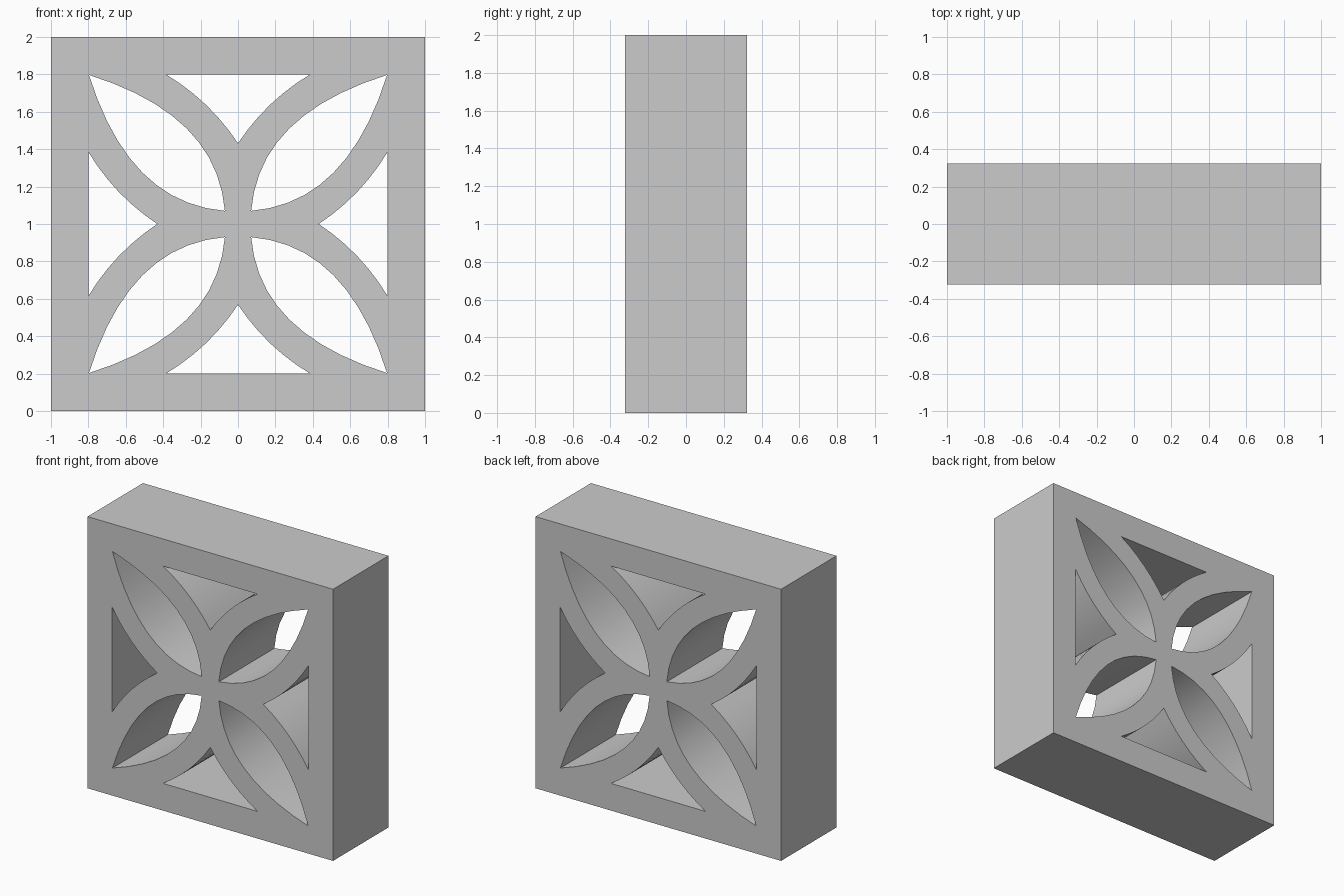
import bpy, bmesh
from math import pi, sin, cos
from mathutils import Matrix, Vector

if "Cube" in bpy.data.objects:
    bpy.data.objects.remove(bpy.data.objects["Cube"])

DEPTH = 0.645
STEPS = 10


def bezier(p0, p1, p2, p3, n=STEPS):
    pts = []
    for i in range(n + 1):
        t = i / n
        s = 1 - t
        pts.append(Vector(p0) * s**3 + Vector(p1) * 3 * s * s * t
                   + Vector(p2) * 3 * s * t * t + Vector(p3) * t**3)
    return pts


def bowed(a, b, sag, n=6):
    # shallow arc from a to b, bulging to the left of travel
    a, b = Vector(a), Vector(b)
    d = (b - a).normalized()
    side = Vector((-d.y, d.x))
    return [a.lerp(b, i / n) + side * sag * 4 * (i / n) * (1 - i / n)
            for i in range(n + 1)]


# Petal opening, drawn along the diagonal (u) with half width (v)
edge = bezier((0.07, 0), (0.26, 0.16), (0.50, 0.155), (0.797, 0))
petal = [Vector((p.x + p.y, p.x - p.y)) for p in edge]
petal += [Vector((p.x - p.y, p.x + p.y)) for p in edge[-2:0:-1]]

# Triangular opening with its two sides bowed inward
right_side = bowed((0, 0.432), (0.385, 0.8), 0.03)
triangle = right_side + [Vector((-p.x, p.y)) for p in right_side[:0:-1]]

outline = [Vector(p) for p in ((-1, -1), (1, -1), (1, 1), (-1, 1))]
loops = [outline]
for k in range(4):
    c, s = round(cos(k * pi / 2)), round(sin(k * pi / 2))
    for shape in (petal, triangle):
        loops.append([Vector((c * p.x - s * p.y, s * p.x + c * p.y)) for p in shape])

# Filled, extruded profile of the block
curve = bpy.data.curves.new("screen_block", 'CURVE')
curve.dimensions = '2D'
curve.fill_mode = 'BOTH'
curve.extrude = DEPTH / 2
for loop in loops:
    spline = curve.splines.new('POLY')
    spline.points.add(len(loop) - 1)
    for pt, p in zip(spline.points, loop):
        pt.co = (p.x, p.y, 0, 1)
    spline.use_cyclic_u = True
block = bpy.data.objects.new("screen_block", curve)
bpy.context.collection.objects.link(block)
bpy.context.view_layer.objects.active = block
block.select_set(True)
bpy.ops.object.convert(target='MESH')
block = bpy.context.object
block.name = "screen_block"

# Weld the caps to the walls and stand the block upright
bm = bmesh.new()
bm.from_mesh(block.data)
bmesh.ops.remove_doubles(bm, verts=bm.verts, dist=0.0005)
bm.transform(Matrix.Translation((0, 0, 1)) @ Matrix.Rotation(pi / 2, 4, 'X'))
bmesh.ops.recalc_face_normals(bm, faces=bm.faces)
bm.to_mesh(block.data)
bm.free()
bpy.ops.object.shade_smooth_by_angle(angle=pi / 6)
